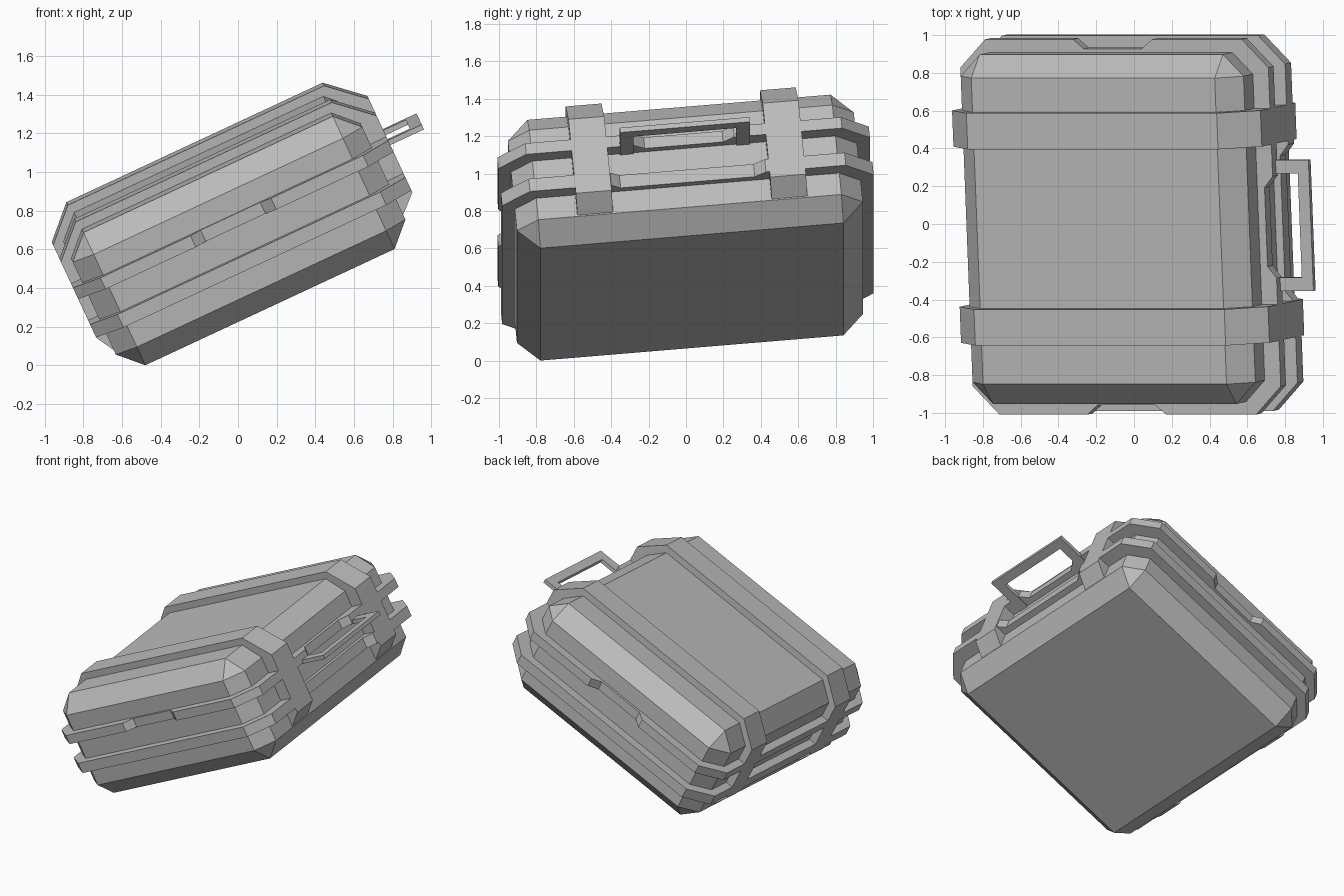
import bpy, bmesh, math
from mathutils import Matrix, Vector

if "Cube" in bpy.data.objects:
    bpy.data.objects.remove(bpy.data.objects["Cube"])

# The case rests tilted: pitched about y and rolled slightly about its own length
TILT = Matrix.Rotation(math.radians(-25), 4, 'Y') @ Matrix.Rotation(math.radians(5.24), 4, 'X')

grey = bpy.data.materials.new("plain_grey")
grey.diffuse_color = (0.5, 0.5, 0.5, 1)
grey.use_nodes = True
grey.node_tree.nodes["Principled BSDF"].inputs["Base Color"].default_value = grey.diffuse_color

# Case extents in its own frame (length, width, thickness)
U0, U1 = -0.549, 1.103
V0, V1 = -0.872, 0.985
W0, W1 = 0.273, 1.033
VC = (V0 + V1) / 2


def finish(name, bm):
    bmesh.ops.recalc_face_normals(bm, faces=bm.faces)
    bm.transform(TILT)
    me = bpy.data.meshes.new(name)
    bm.to_mesh(me)
    bm.free()
    me.materials.append(grey)
    ob = bpy.data.objects.new(name, me)
    bpy.context.collection.objects.link(ob)
    return ob


def prism(name, outline, place, lo, hi):
    """Extrude a closed 2D outline from lo to hi; place maps (a, b, height) to a point."""
    bm = bmesh.new()
    face = bm.faces.new([bm.verts.new(place(a, b, lo)) for a, b in outline])
    ext = bmesh.ops.extrude_face_region(bm, geom=[face])
    move = Vector(place(0, 0, hi)) - Vector(place(0, 0, lo))
    bmesh.ops.translate(bm, vec=move, verts=[g for g in ext['geom'] if isinstance(g, bmesh.types.BMVert)])
    return finish(name, bm)


def flat(a, b, h):
    return (a, b, h)


def upright(a, b, h):
    return (a, h, b)


# Case body: box with single flat chamfers on all edges
bm = bmesh.new()
bmesh.ops.create_cube(bm, size=1)
bmesh.ops.scale(bm, vec=(U1 - U0, V1 - V0, W1 - W0), verts=bm.verts)
bmesh.ops.translate(bm, vec=((U0 + U1) / 2, VC, (W0 + W1) / 2), verts=bm.verts)
bmesh.ops.bevel(bm, geom=bm.edges[:], offset=0.115, segments=1, affect='EDGES')
finish("case_body", bm)

# Rim ribs: octagonal flanges around the case, recessed in places
RU0, RU1, RV0, RV1, C = -0.604, 1.195, -0.94, 1.055, 0.15
D = 0.05


def rim(end_notch, side_half):
    """Rim outline, with optional recesses in the two ends and one beside the handle."""
    pts = [(RU0, RV0 + C), (RU0 + C, RV0)]
    if end_notch:
        pts += [(0.06, RV0), (0.12, RV0 + D), (0.46, RV0 + D), (0.52, RV0)]
    pts += [(RU1 - C, RV0), (RU1, RV0 + C)]
    h = side_half
    pts += [(RU1, VC - h), (RU1 - D, VC - h + 0.06), (RU1 - D, VC + h - 0.06), (RU1, VC + h)]
    pts += [(RU1, RV1 - C), (RU1 - C, RV1)]
    if end_notch:
        pts += [(0.52, RV1), (0.46, RV1 - D), (0.12, RV1 - D), (0.06, RV1)]
    pts += [(RU0 + C, RV1), (RU0, RV1 - C)]
    return pts


prism("lid_rim", rim(True, 0.27), flat, 0.735, 0.80)
prism("tub_rim", rim(False, 0.42), flat, 0.515, 0.59)

# Two straps wrapping over the lid and down both sides
strap = [(1.10, 0.393), (1.195, 0.482), (1.195, 0.92), (1.014, 1.081),
         (-0.448, 1.081), (-0.604, 0.925), (-0.604, 0.49), (-0.548, 0.393)]
for name, v in (("front_strap", -0.451), ("back_strap", 0.592)):
    prism(name, strap, upright, v - 0.096, v + 0.096)

# Carry handle: flat U-shaped bar
HV0, HV1, HU = -0.287, 0.41, 1.387
handle = [(1.09, HV0), (HU, HV0), (HU, HV1), (1.09, HV1),
          (1.09, HV1 - 0.072), (HU - 0.065, HV1 - 0.072),
          (HU - 0.065, HV0 + 0.072), (1.09, HV0 + 0.072)]
prism("carry_handle", handle, flat, 0.728, 0.756)
